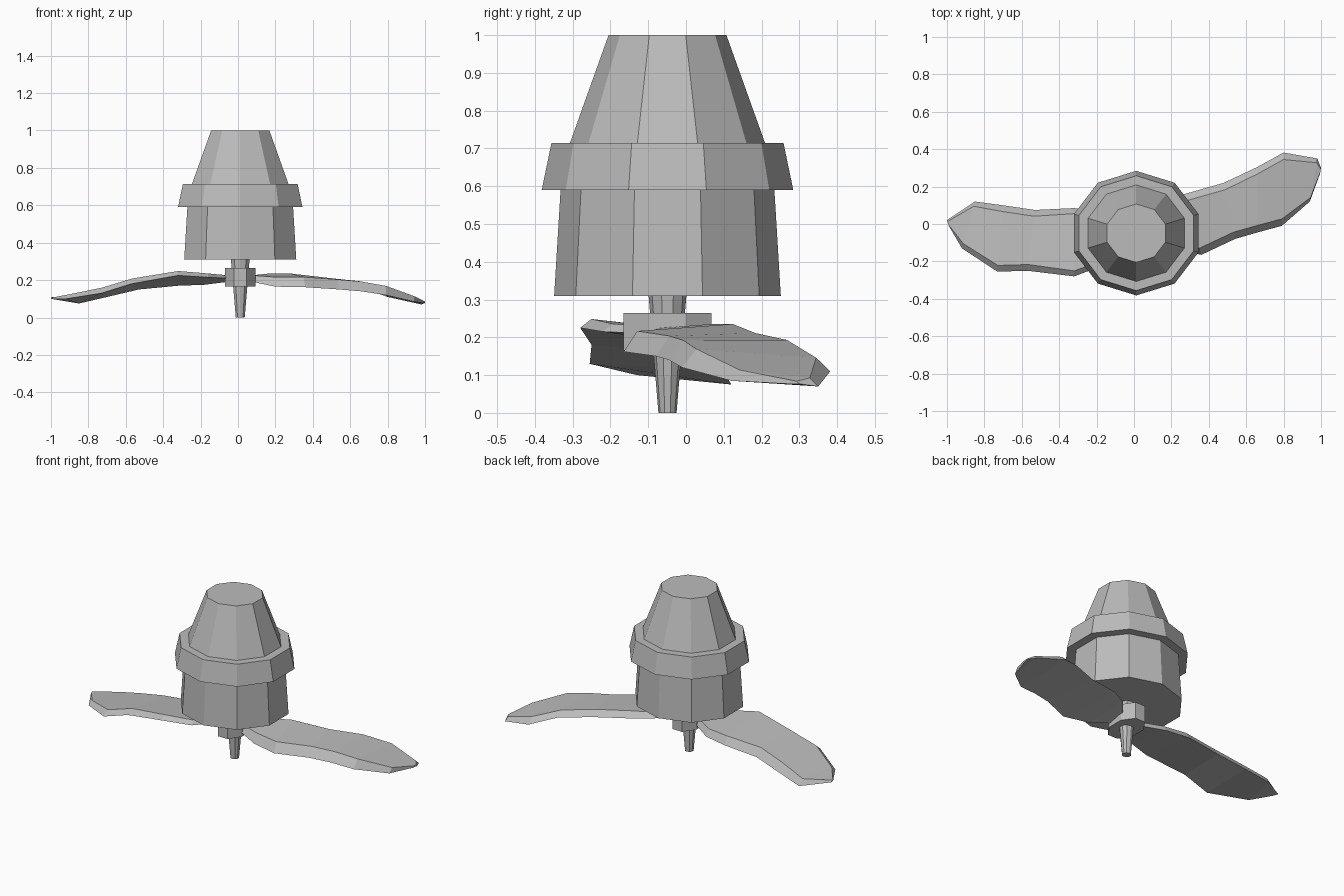
import bpy, bmesh, math
from mathutils import Vector

default_cube = bpy.data.objects.get("Cube")
if default_cube:
    bpy.data.objects.remove(default_cube, do_unlink=True)

# One plain grey for the whole machine
grey = bpy.data.materials.new("plain_grey")
grey.use_nodes = True
colour = (0.5, 0.5, 0.5, 1.0)
grey.diffuse_color = colour
grey.node_tree.nodes["Principled BSDF"].inputs["Base Color"].default_value = colour

AXIS = Vector((0.012, -0.049, 0))
UP = Vector((0, 0, 1))


def loft(name, rings):
    """Skin closed rings of points in order and cap both ends."""
    bm = bmesh.new()
    loops = [[bm.verts.new(point) for point in ring] for ring in rings]
    count = len(loops[0])
    for lower, upper in zip(loops, loops[1:]):
        for i in range(count):
            j = (i + 1) % count
            bm.faces.new((lower[i], lower[j], upper[j], upper[i]))
    bm.faces.new(loops[0][::-1])
    bm.faces.new(loops[-1])
    bmesh.ops.recalc_face_normals(bm, faces=bm.faces)
    mesh = bpy.data.meshes.new(name)
    bm.to_mesh(mesh)
    bm.free()
    mesh.materials.append(grey)
    obj = bpy.data.objects.new(name, mesh)
    bpy.context.collection.objects.link(obj)
    return obj


def ring(radius, height, sides=10, stretch=1.05, start=math.pi / 2):
    """Regular polygon around the motor axis, stretched along x."""
    angles = [start + math.tau * i / sides for i in range(sides)]
    return [AXIS + Vector((stretch * radius * math.cos(a), radius * math.sin(a), height))
            for a in angles]


# Motor housing: tapered drum, flared collar and cone cap
loft("motor_drum", [ring(0.3, 0.31), ring(0.283, 0.59)])
loft("motor_collar", [ring(0.333, 0.59), ring(0.307, 0.715)])
loft("motor_cap", [ring(0.258, 0.715), ring(0.156, 1.0)])

# Drive shaft ending in a blunt spike, and the oval hub around it
loft("drive_shaft", [ring(0.024, 0), ring(0.05, 0.31)])
loft("propeller_hub", [ring(0.126, z, sides=8, stretch=0.69, start=math.pi / 8)
                       for z in (0.165, 0.265)])


def blade(name, stations):
    """Loft a blade from stations of low edge, high edge and thickness."""
    rings = []
    for low, high, thick in stations:
        low, high = Vector(low), Vector(high)
        inward = (high - low).normalized() * thick * 0.75
        rings.append([low, low + inward + UP * thick,
                      high - inward + UP * thick * 0.7, high])
    return loft(name, rings)


# Blades twist in opposite senses, so each carries its own edge lines
blade("left_blade", [
    ((0.08, -0.09, 0.19), (0.08, 0.0, 0.21), 0.03),
    ((0.2, -0.13, 0.165), (0.16, 0.1, 0.21), 0.045),
    ((0.36, -0.165, 0.162), (0.27, 0.16, 0.205), 0.05),
    ((0.54, -0.08, 0.15), (0.48, 0.22, 0.18), 0.05),
    ((0.66, -0.045, 0.14), (0.66, 0.305, 0.16), 0.05),
    ((0.79, -0.01, 0.12), (0.8, 0.382, 0.11), 0.05),
    ((0.94, 0.12, 0.085), (0.98, 0.35, 0.07), 0.03),
    ((0.995, 0.27, 0.077), (1.0, 0.3, 0.077), 0.01),
])
blade("right_blade", [
    ((-0.06, -0.01, 0.19), (-0.06, -0.1, 0.21), 0.03),
    ((-0.18, 0.06, 0.175), (-0.16, -0.22, 0.215), 0.035),
    ((-0.32, 0.085, 0.17), (-0.32, -0.28, 0.225), 0.04),
    ((-0.53, 0.075, 0.15), (-0.57, -0.25, 0.18), 0.045),
    ((-0.7, 0.1, 0.11), (-0.73, -0.255, 0.13), 0.045),
    ((-0.85, 0.12, 0.075), (-0.92, -0.13, 0.1), 0.035),
    ((-1.0, 0.02, 0.1), (-0.99, -0.01, 0.1), 0.01),
])
